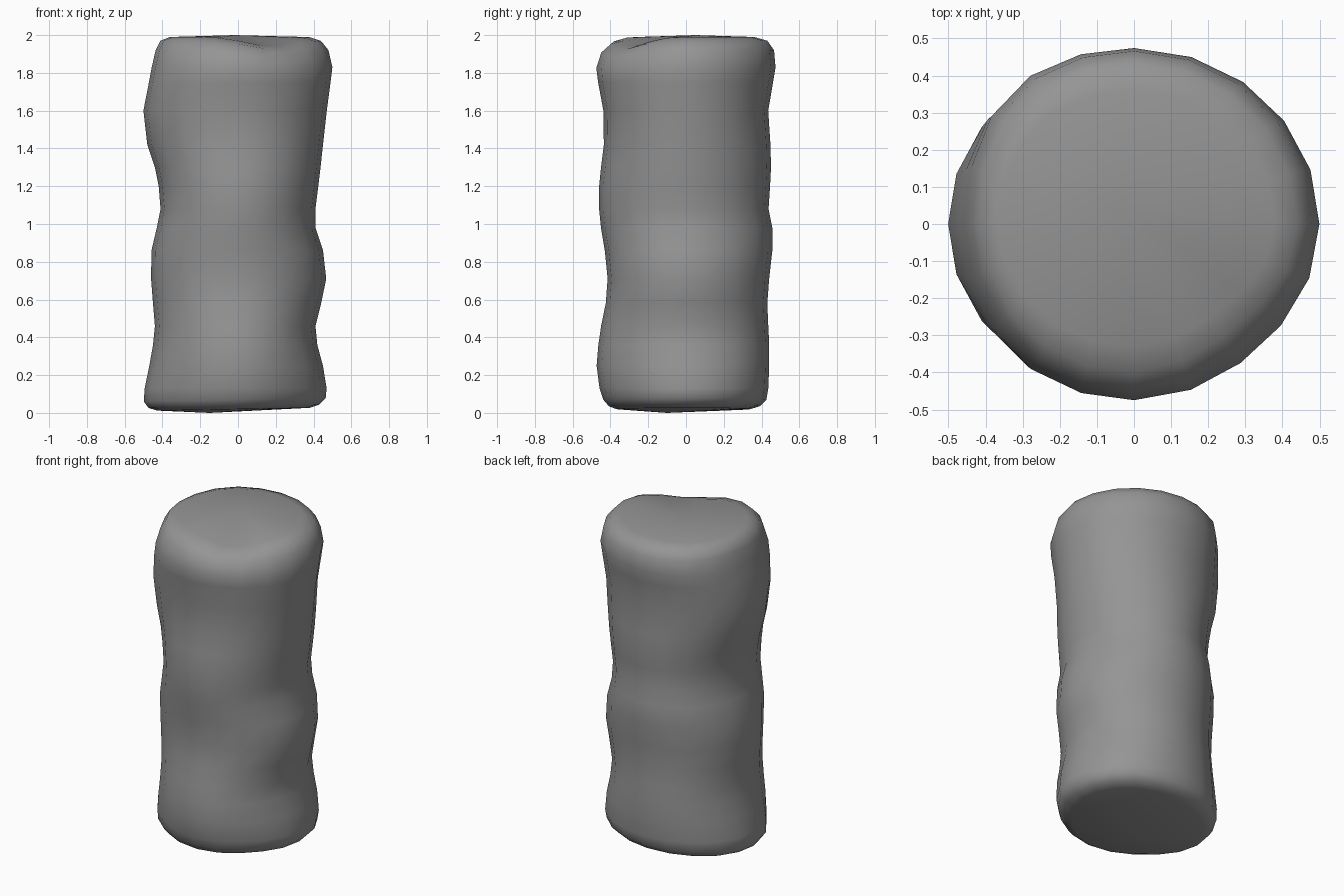
import bpy, bmesh, math

# Ring profile: height, then reach to left, right, front, back
RINGS = [
    (0.02, .43, .38, .37, .34), (0.035, .475, .43, .41, .39), (0.07, .50, .465, .44, .425),
    (0.13, .495, .47, .46, .435), (0.25, .47, .45, .475, .44), (0.36, .45, .42, .465, .44),
    (0.46, .44, .41, .45, .435), (0.58, .45, .44, .425, .43), (0.71, .46, .467, .415, .44),
    (0.86, .458, .45, .43, .457), (0.98, .43, .41, .45, .457), (1.08, .41, .41, .46, .437),
    (1.20, .42, .425, .46, .445), (1.30, .44, .437, .45, .45), (1.42, .48, .45, .435, .447),
    (1.60, .50, .47, .437, .435), (1.75, .47, .49, .465, .46), (1.83, .455, .5, .475, .473),
    (1.92, .435, .48, .45, .465), (1.97, .41, .44, .40, .43), (1.99, .36, .38, .33, .36),
]
# Bumps and dents: angle in degrees, height, height spread, relative depth
BUMPS = [
    (-48, 1.98, 0.15, -0.07), (-45, 0.1, 0.3, -0.05), (-135, 0.1, 0.3, -0.05),
    (135, 1.85, 0.25, 0.05), (-135, 1.75, 0.2, 0.03), (45, 0.3, 0.3, 0.02),
    (135, 0.4, 0.4, 0.015),
]
SIDES = 20


def near(a, deg, width):
    off = (a - math.radians(deg) + math.pi) % (2 * math.pi) - math.pi
    return math.exp(-(off / width) ** 2)


def ring_point(ring, a):
    z, left, right, front, back = ring
    c, s = math.cos(a), math.sin(a)
    k = 1 + sum(d * near(a, deg, 0.45) * math.exp(-((z - h) / w) ** 2) for deg, h, w, d in BUMPS)
    x = c * (right if c > 0 else left) * k
    y = s * (back if s > 0 else front) * k
    # the base leans slightly up to the right, the top rim dips at the front
    if z < 0.1:
        z += 0.018 * x
    elif z > 1.8:
        z -= 0.05 * near(a, -62, 0.5) * (z - 1.8) / 0.19
    return x, y, z


bm = bmesh.new()
loops = [[bm.verts.new(ring_point(r, 2 * math.pi * i / SIDES)) for i in range(SIDES)] for r in RINGS]
for lo, hi in zip(loops, loops[1:]):
    for i in range(SIDES):
        j = (i + 1) % SIDES
        bm.faces.new((lo[i], lo[j], hi[j], hi[i]))

# Caps
for loop, tip_at in ((loops[0], (-0.15, -0.1, 0.0)), (loops[-1], (-0.02, 0.05, 2.0))):
    tip = bm.verts.new(tip_at)
    for i in range(SIDES):
        bm.faces.new((loop[i], loop[(i + 1) % SIDES], tip))
bmesh.ops.recalc_face_normals(bm, faces=bm.faces)

# Lumpy stone column
mesh = bpy.data.meshes.new("stone_column")
bm.to_mesh(mesh)
bm.free()
mesh.shade_smooth()
stone = bpy.data.materials.new("dark_stone")
stone.diffuse_color = (0.3, 0.3, 0.3, 1)
mesh.materials.append(stone)
column = bpy.data.objects.new("stone_column", mesh)
bpy.context.collection.objects.link(column)
